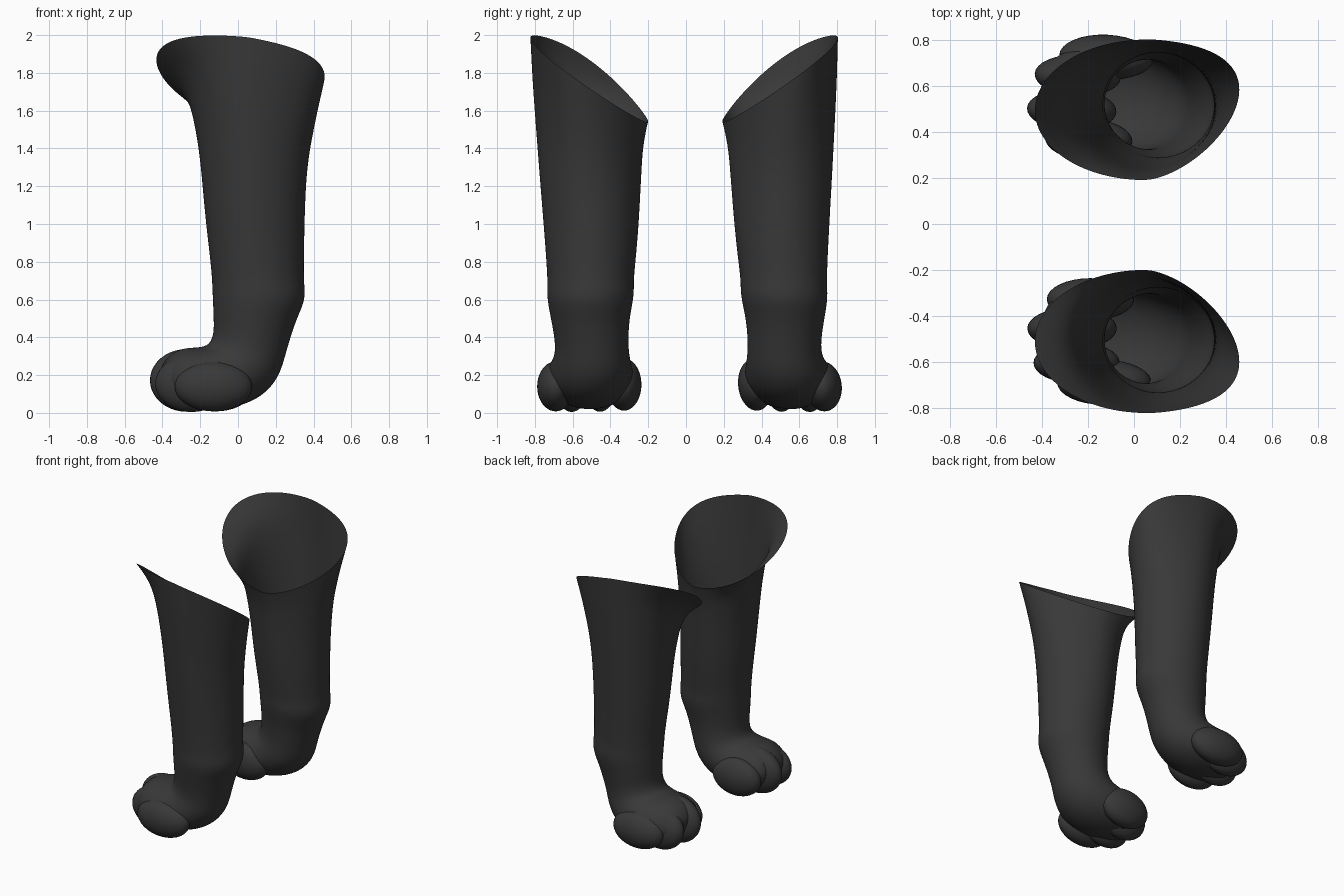
import bpy, bmesh, math
from mathutils import Matrix, Vector

if "Cube" in bpy.data.objects:
    bpy.data.objects.remove(bpy.data.objects["Cube"])

N = 32  # points around each leg ring

mat = bpy.data.materials.new("charcoal")
mat.diffuse_color = (0.04, 0.04, 0.04, 1)
mat.use_nodes = True
mat.node_tree.nodes["Principled BSDF"].inputs["Base Color"].default_value = mat.diffuse_color

# Shaft rows from knee band (t=0) to the rim (t=1): t, front x, back x, outer y, inner y
SHAFT = [
    (1.00, -.435, .462, -.825, -.198),
    (0.97, -.385, .455, -.823, -.205),
    (0.92, -.320, .443, -.820, -.213),
    (0.86, -.277, .428, -.816, -.222),
    (0.78, -.245, .410, -.810, -.230),
    (0.60, -.207, .372, -.793, -.238),
    (0.42, -.188, .358, -.775, -.246),
    (0.25, -.170, .353, -.757, -.256),
    (0.10, -.148, .350, -.742, -.268),
    (0.00, -.138, .350, -.734, -.276),
]
# Ankle and foot rows: front x, z, back x, z, outer y, inner y
FOOT = [
    (-.137, .66, .356, .64, -.736, -.274),
    (-.134, .60, .350, .58, -.734, -.280),
    (-.130, .50, .312, .50, -.716, -.298),
    (-.128, .42, .272, .38, -.697, -.305),
    (-.150, .365, .245, .28, -.692, -.302),
    (-.190, .348, .215, .185, -.710, -.292),
    (-.240, .346, .130, .085, -.735, -.280),
    (-.290, .342, .000, .030, -.745, -.275),
    (-.335, .325, -.140, .015, -.735, -.280),
    (-.385, .285, -.270, .025, -.700, -.305),
    (-.425, .210, -.360, .060, -.640, -.370),
]
# Toes: centre and radii
TOES = [
    ((-.13, -.690, .140), (.205, .098, .132)),
    ((-.25, -.605, .155), (.188, .090, .150)),
    ((-.27, -.455, .172), (.195, .092, .166)),
    ((-.19, -.328, .150), (.190, .092, .138)),
]


def rim_height(c, s):
    return 1.795 - .045 * c - .225 * s + .03 * (c * c - s * s)


def shaft_point(row, a):
    t, fx, bx, y0, y1 = row
    c, s = math.cos(a), math.sin(a)
    cx = .10 - .05 * t
    cy = (y0 + y1) / 2
    # the back edge comes to a soft point near the rim
    x = cx + ((bx - cx) * c ** (1 + .25 * t) if c > 0 else (cx - fx) * c)
    y = cy + (y1 - y0) / 2 * s
    if c > 0:
        y -= .09 * c * c * t ** 3
    return Vector((x, y, .7 + (rim_height(c, s) - .7) * t))


def foot_point(row, a):
    fx, fz, bx, bz, y0, y1 = row
    c, s = math.cos(a), math.sin(a)
    k = (1 + c) / 2
    return Vector((fx + (bx - fx) * k, (y0 + y1) / 2 + (y1 - y0) / 2 * s, fz + (bz - fz) * k))


def to_far_side(p):
    # mirrored leg, slightly leaning and turned outward at the foot
    q = Vector((p.x, -p.y + .03 - .025 * p.z, p.z))
    yaw = -.06 * max(0, 1 - p.z / .6)
    pivot = Vector((.1, .52, 0))
    return Matrix.Rotation(yaw, 3, 'Z') @ (q - pivot) + pivot


def finish(name, bm, mirrored, levels=0):
    if mirrored:
        for v in bm.verts:
            v.co = to_far_side(v.co)
        bmesh.ops.reverse_faces(bm, faces=bm.faces[:])
    for f in bm.faces:
        f.smooth = True
    me = bpy.data.meshes.new(name)
    bm.to_mesh(me)
    bm.free()
    me.materials.append(mat)
    ob = bpy.data.objects.new(name, me)
    bpy.context.collection.objects.link(ob)
    if levels:
        m = ob.modifiers.new("smooth", 'SUBSURF')
        m.levels = m.render_levels = levels


for side, mirrored in (("near", False), ("far", True)):
    # hollow leg and foot
    bm = bmesh.new()
    angles = [2 * math.pi * i / N for i in range(N)]
    rings = [[bm.verts.new(shaft_point(r, a)) for a in angles] for r in SHAFT]
    rings += [[bm.verts.new(foot_point(r, a)) for a in angles] for r in FOOT]
    for up, low in zip(rings, rings[1:]):
        for j in range(N):
            k = (j + 1) % N
            bm.faces.new((low[j], low[k], up[k], up[j]))
    bm.faces.new(rings[-1][::-1])
    finish(side + "_leg", bm, mirrored, 2)

    # rounded toes
    bm = bmesh.new()
    for centre, radii in TOES:
        m = Matrix.Translation(centre) @ Matrix.Diagonal((*radii, 1))
        bmesh.ops.create_uvsphere(bm, u_segments=32, v_segments=20, radius=1, matrix=m)
    finish(side + "_toes", bm, mirrored)
